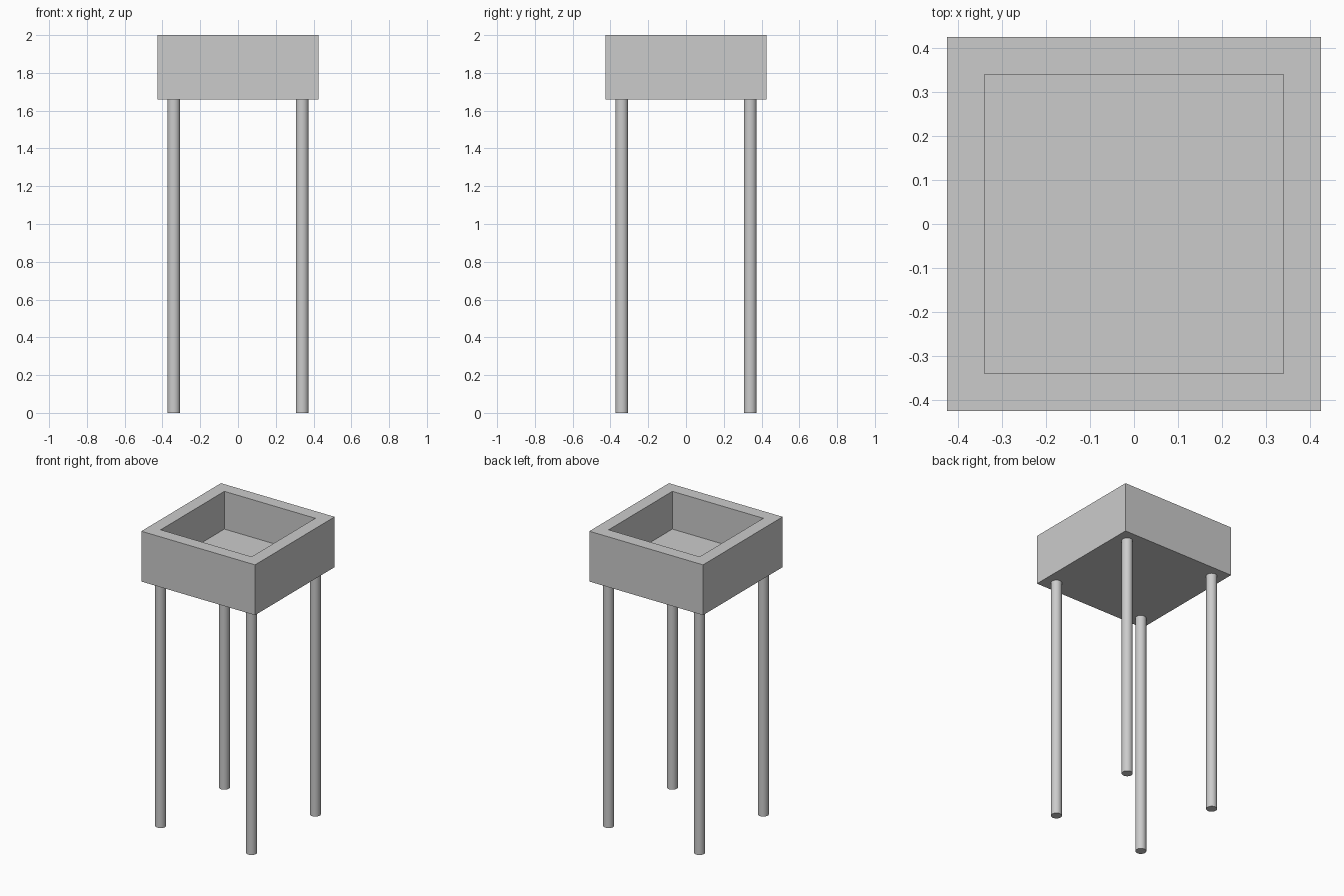
import bpy
import bmesh

if "Cube" in bpy.data.objects:
    bpy.data.objects.remove(bpy.data.objects["Cube"])

HALF, WALL = 0.425, 0.085      # tray half width, wall and floor thickness
BOTTOM, TOP = 1.66, 2.0
LEG_POS, LEG_R = 0.34, 0.034


# Open square tray: a box whose top is inset and pushed down
bm = bmesh.new()
bmesh.ops.create_cube(bm, size=1)
bmesh.ops.scale(bm, vec=(2 * HALF, 2 * HALF, TOP - BOTTOM), verts=bm.verts)
bmesh.ops.translate(bm, vec=(0, 0, (TOP + BOTTOM) / 2), verts=bm.verts)
bm.normal_update()
top = max(bm.faces, key=lambda f: f.calc_center_median().z)
bmesh.ops.inset_region(bm, faces=[top], thickness=WALL, use_even_offset=True)
floor = bmesh.ops.extrude_discrete_faces(bm, faces=[top])["faces"][0]
for v in floor.verts:
    v.co.z = BOTTOM + WALL
bmesh.ops.recalc_face_normals(bm, faces=bm.faces)
mesh = bpy.data.meshes.new("planter_tray")
bm.to_mesh(mesh)
bm.free()
bpy.context.collection.objects.link(bpy.data.objects.new("planter_tray", mesh))

# Four round legs
for y_name, y in (("front", -LEG_POS), ("back", LEG_POS)):
    for x_name, x in (("left", -LEG_POS), ("right", LEG_POS)):
        bpy.ops.mesh.primitive_cylinder_add(
            vertices=32, radius=LEG_R, depth=BOTTOM, location=(x, y, BOTTOM / 2))
        bpy.context.object.name = f"{y_name}_{x_name}_leg"
        bpy.ops.object.shade_smooth_by_angle()
